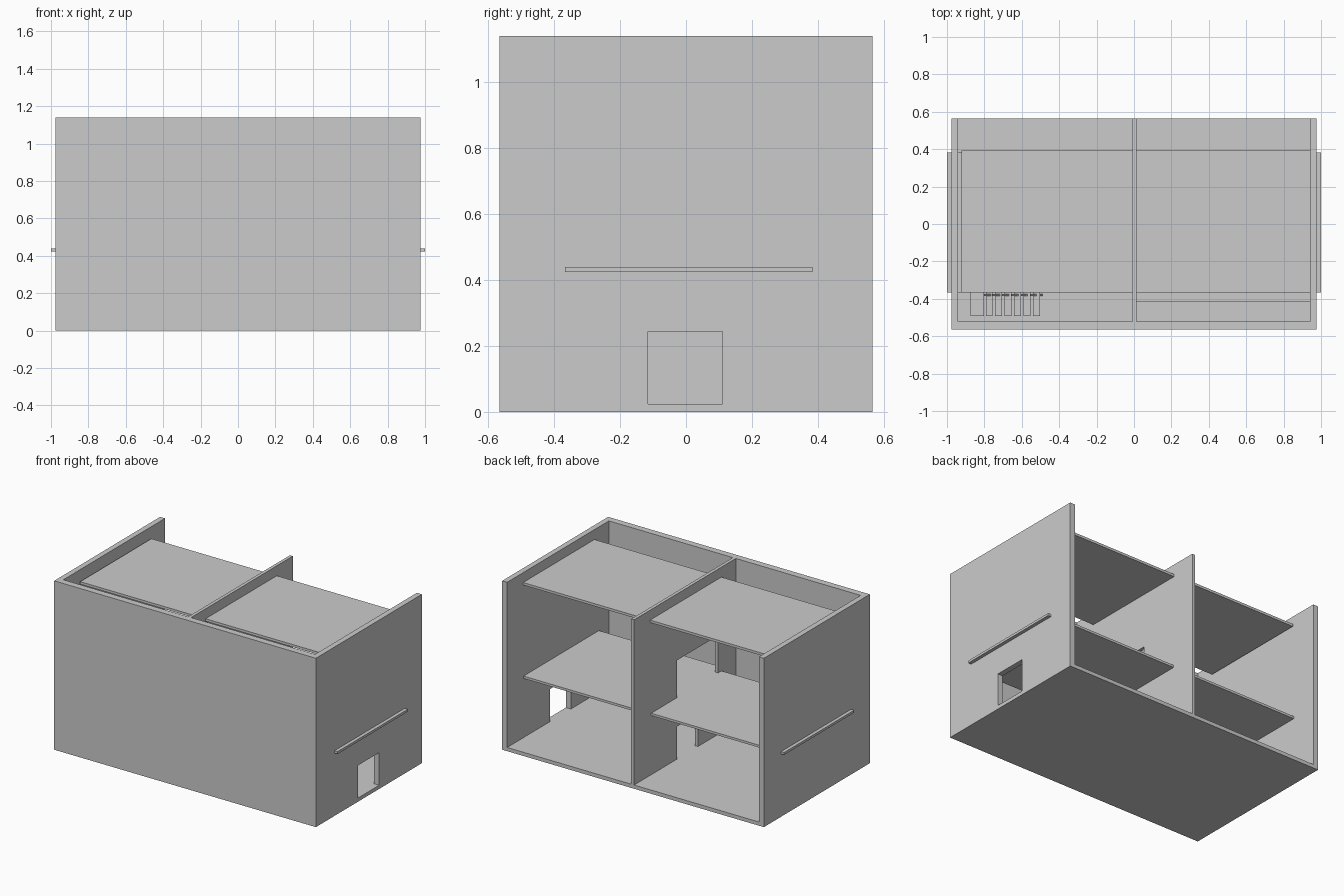
import bpy
import bmesh
import math
from mathutils import Matrix, Vector

if "Cube" in bpy.data.objects:
    bpy.data.objects.remove(bpy.data.objects["Cube"])


def box(name, x0, x1, y0, y1, z0, z1):
    bm = bmesh.new()
    bmesh.ops.create_cube(bm, size=1)
    bm.transform(Matrix.Translation(((x0 + x1) / 2, (y0 + y1) / 2, (z0 + z1) / 2))
                 @ Matrix.Diagonal((x1 - x0, y1 - y0, z1 - z0, 1)))
    mesh = bpy.data.meshes.new(name)
    bm.to_mesh(mesh)
    bm.free()
    ob = bpy.data.objects.new(name, mesh)
    bpy.context.collection.objects.link(ob)
    return ob


def cut(target, *bounds):
    # Doorway: boolean difference, then remove the cutter
    cutter = box("doorway_cutter", *bounds)
    cutter.hide_render = True
    mod = target.modifiers.new("doorway", 'BOOLEAN')
    mod.operation = 'DIFFERENCE'
    mod.solver = 'EXACT'
    mod.object = cutter
    bpy.context.view_layer.objects.active = target
    bpy.ops.object.modifier_apply(modifier=mod.name)
    bpy.data.objects.remove(cutter)


H, D, W = 1.14, 0.565, 0.977      # height, half depth, half width
INNER, FLOOR = 0.94, 0.025        # inner wall face, ground floor top

# Shell: floor, front wall, side walls, divider (back is open)
box("ground_floor", -W, W, -D, D, 0, FLOOR)
box("front_wall", -W, W, -D, -0.52, FLOOR, H)
box("left_wall", -W, -INNER, -0.52, D, FLOOR, H)
right = box("right_wall", INNER, W, -0.52, D, FLOOR, H)
divider = box("divider_wall", -0.008, 0.014, -0.52, D, FLOOR, H)

# Doorways
cut(right, 0.9, 1.05, -0.115, 0.11, FLOOR, 0.245)
cut(divider, -0.05, 0.05, -0.115, 0.11, FLOOR, 0.245)
cut(divider, -0.05, 0.05, -0.33, 0.11, 0.44, 0.692)

# Middle floors, whose tabs poke out through the side walls
box("middle_floor_left", -1.0, -0.008, -0.366, 0.383, 0.424, 0.44)
box("middle_floor_right", 0.014, INNER, -0.414, 0.39, 0.424, 0.44)
box("right_floor_tab", INNER, 1.0, -0.366, 0.383, 0.424, 0.44)

# Upper floors
box("upper_floor_left", -0.922, -0.008, -0.366, 0.394, 1.056, 1.073)
box("upper_floor_right", 0.014, INNER, -0.366, 0.394, 1.056, 1.073)

# Stairs rising to the left beside the front wall
box("stair_landing", -0.873, -0.803, -0.492, -0.366, 0.385, 0.4)
for i in range(6):
    x = -0.503 - i * 0.0505
    z = 0.08 + i * 0.053
    box("stair_tread", x - 0.037, x, -0.492, -0.366, z - 0.014, z)

# Sloping board carrying the treads
length = math.hypot(0.31, 0.34)
board = box("stair_stringer", -length / 2, length / 2, -0.006, 0.006, -0.014, 0.014)
board.location = Vector((-0.655, -0.38, 0.205))
board.rotation_euler.y = math.atan2(0.34, 0.31)
